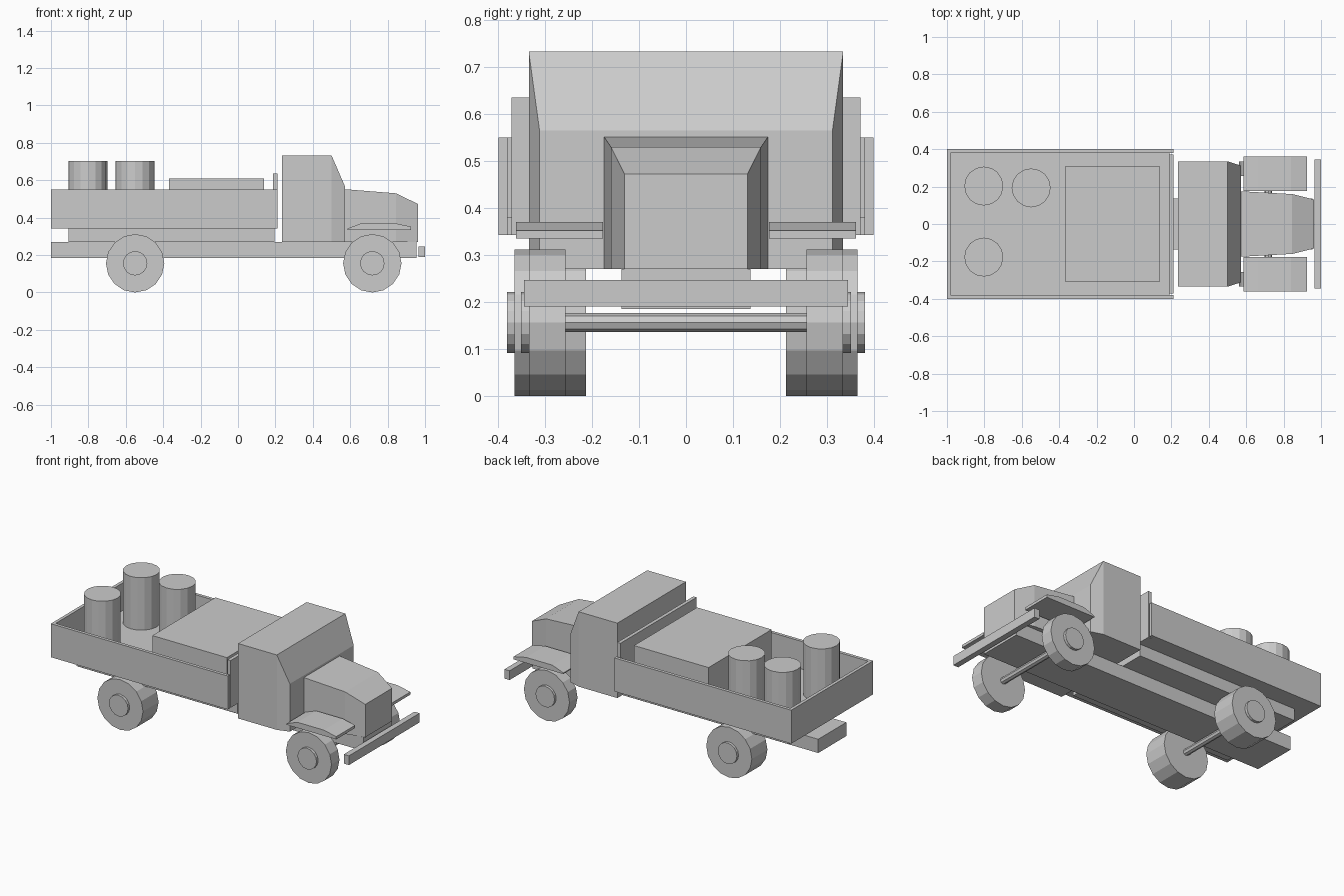
import bpy
import bmesh
from math import pi

if "Cube" in bpy.data.objects:
    bpy.data.objects.remove(bpy.data.objects["Cube"], do_unlink=True)

grey = bpy.data.materials.new("plain_grey")
grey.use_nodes = True
grey.diffuse_color = (0.6, 0.6, 0.6, 1)
grey.node_tree.nodes["Principled BSDF"].inputs["Base Color"].default_value = (0.6, 0.6, 0.6, 1)


def finish(name, bm):
    bmesh.ops.recalc_face_normals(bm, faces=bm.faces)
    mesh = bpy.data.meshes.new(name)
    bm.to_mesh(mesh)
    bm.free()
    mesh.materials.append(grey)
    obj = bpy.data.objects.new(name, mesh)
    bpy.context.collection.objects.link(obj)
    return obj


def box(name, xs, ys, zs):
    bm = bmesh.new()
    bmesh.ops.create_cube(bm, size=1)
    for v in bm.verts:
        v.co = [lo if c < 0 else hi for c, (lo, hi) in zip(v.co, (xs, ys, zs))]
    return finish(name, bm)


def cylinder(name, centre, radius, depth, sides=16, across=False):
    """Upright cylinder, or one lying across the vehicle."""
    bm = bmesh.new()
    bmesh.ops.create_cone(bm, cap_ends=True, segments=sides,
                          radius1=radius, radius2=radius, depth=depth)
    obj = finish(name, bm)
    obj.location = centre
    if across:
        obj.rotation_euler.x = pi / 2
    return obj


def loft(name, sections):
    """Join rectangular sections (x, half width, bottom, top) along the length."""
    bm = bmesh.new()
    rings = [[bm.verts.new((x, y, z)) for y, z in ((-w, lo), (w, lo), (w, hi), (-w, hi))]
             for x, w, lo, hi in sections]
    for a, b in zip(rings, rings[1:]):
        for i in range(4):
            j = (i + 1) % 4
            bm.faces.new((a[i], a[j], b[j], b[i]))
    bm.faces.new(rings[0])
    bm.faces.new(rings[-1])
    return finish(name, bm)


def extrude_profile(name, points, y0, y1):
    bm = bmesh.new()
    face = bm.faces.new([bm.verts.new((x, y0, z)) for x, z in points])
    out = bmesh.ops.extrude_face_region(bm, geom=[face])["geom"]
    for v in out:
        if isinstance(v, bmesh.types.BMVert):
            v.co.y = y1
    if not any(set(f.verts) == set(face.verts) for f in bm.faces if f.is_valid):
        bm.faces.new(face.verts)
    return finish(name, bm)


# Chassis
box("chassis_frame", (-1, 0.955), (-0.137, 0.137), (0.185, 0.27))
box("bed_subframe", (-0.905, 0.195), (-0.285, 0.285), (0.27, 0.345))
box("front_bumper", (0.965, 1), (-0.345, 0.345), (0.19, 0.247))

# Cab and tapered bonnet
loft("cab", [(0.235, 0.335, 0.27, 0.733), (0.5, 0.335, 0.27, 0.733),
             (0.573, 0.312, 0.27, 0.565)])
loft("bonnet", [(0.57, 0.175, 0.27, 0.552), (0.845, 0.16, 0.27, 0.53),
                (0.962, 0.131, 0.27, 0.473)])

# Cargo bed with open top
T = 0.02
box("bed_floor", (-1 + T, 0.19), (-0.4 + T, 0.4 - T), (0.343, 0.38))
box("tailgate", (-1, -1 + T), (-0.4 + T, 0.4 - T), (0.343, 0.55))
box("headboard", (0.188, 0.21), (-0.372, 0.372), (0.343, 0.635))
for side, s in (("left", 1), ("right", -1)):
    box(side + "_bed_wall", (-1, 0.21), sorted((s * 0.4, s * (0.4 - T))), (0.343, 0.55))

# Cargo
box("crate", (-0.37, 0.14), (-0.308, 0.308), (0.38, 0.61))
for i, (x, y) in enumerate([(-0.803, 0.203), (-0.55, 0.193), (-0.803, -0.177)]):
    cylinder(f"barrel_{i + 1}", (x, y, 0.542), 0.104, 0.324)

# Fenders
fender = [(0.585, 0.335), (0.585, 0.342), (0.66, 0.37), (0.84, 0.37),
          (0.925, 0.352), (0.925, 0.335)]
for side, s in (("left", 1), ("right", -1)):
    extrude_profile(side + "_fender", fender, s * 0.177, s * 0.362)

# Axles, wheels and hubs
R = 0.156
for end, x, inner, outer in (("front", 0.718, 0.257, 0.335), ("rear", -0.55, 0.213, 0.365)):
    cylinder(end + "_axle", (x, 0, R), 0.02, 2 * inner + 0.02, 8, True)
    for side, s in (("left", 1), ("right", -1)):
        name = f"{end}_{side}"
        cylinder(name + "_wheel", (x, s * (inner + outer) / 2, R), R, outer - inner, 16, True)
        cylinder(name + "_hub", (x, s * (outer + 0.005), R), 0.065, 0.023, 16, True)
